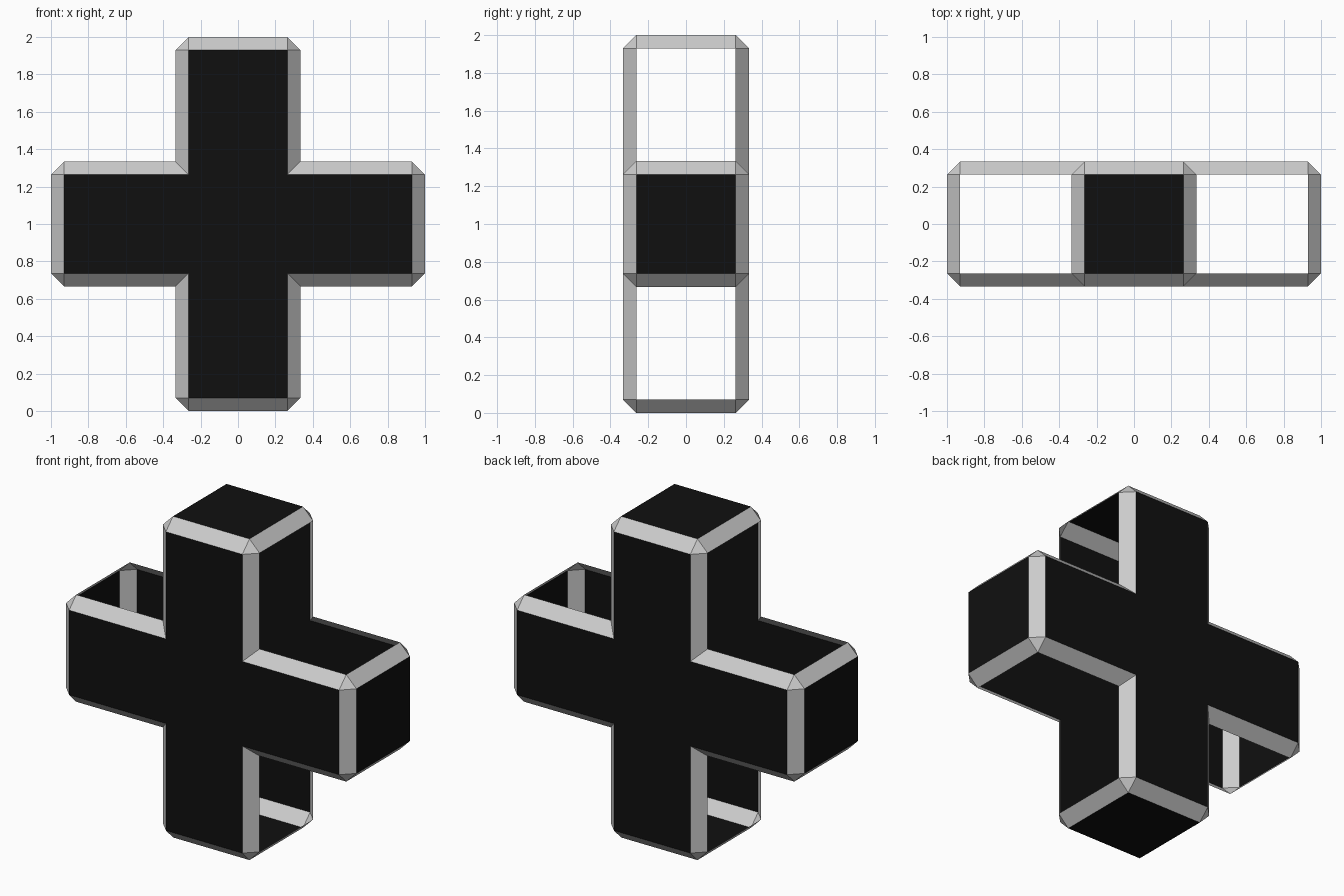
import bpy, bmesh

cube = bpy.data.objects.get("Cube")
if cube:
    bpy.data.objects.remove(cube, do_unlink=True)

HALF = 1 / 3      # half width of each arm
CHAMFER = 0.07    # size of the chamfered rim
MID = 1.0         # height of the centre


def make_material(name, value):
    mat = bpy.data.materials.new(name)
    mat.use_nodes = True
    colour = (value, value, value, 1)
    mat.diffuse_color = colour
    mat.node_tree.nodes["Principled BSDF"].inputs["Base Color"].default_value = colour
    return mat


black = make_material("black panel", 0.005)
grey = make_material("light grey rim", 0.6)

# Cross outline: one arm's three corners, turned four times
corners = []
x_dir, z_dir = (1, 0), (0, 1)
for _ in range(4):
    for along, across in ((HALF, -HALF), (1, -HALF), (1, HALF)):
        corners.append((along * x_dir[0] + across * z_dir[0],
                        along * x_dir[1] + across * z_dir[1]))
    x_dir, z_dir = z_dir, (-x_dir[0], -x_dir[1])

# Solid cross
bm = bmesh.new()
front = bm.faces.new([bm.verts.new((x, -HALF, z + MID)) for x, z in corners])
extruded = bmesh.ops.extrude_face_region(bm, geom=[front], use_keep_orig=True)
new_verts = [g for g in extruded["geom"] if isinstance(g, bmesh.types.BMVert)]
bmesh.ops.translate(bm, verts=new_verts, vec=(0, 2 * HALF, 0))
bmesh.ops.recalc_face_normals(bm, faces=bm.faces)

# Chamfer every edge except the four inner creases
def is_crease(edge):
    return all(max(abs(v.co.x), abs(v.co.z - MID)) < 0.5 for v in edge.verts)


bmesh.ops.bevel(bm, geom=[e for e in bm.edges if not is_crease(e)],
                offset=CHAMFER, offset_type='OFFSET', segments=1,
                profile=0.5, affect='EDGES')
bm.normal_update()

# Flat panels are black, rims grey; the arms' side walls are left open
open_walls = []
for face in bm.faces:
    n, c = face.normal, face.calc_center_median()
    flat = max(abs(n.x), abs(n.y), abs(n.z)) > 0.99
    face.material_index = 0 if flat else 1
    at_end = max(abs(c.x), abs(c.z - MID)) > 0.95
    if flat and abs(n.y) < 0.5 and not at_end:
        open_walls.append(face)
bmesh.ops.delete(bm, geom=open_walls, context='FACES')

mesh = bpy.data.meshes.new("cross_shell")
bm.to_mesh(mesh)
bm.free()
mesh.materials.append(black)
mesh.materials.append(grey)
shell = bpy.data.objects.new("cross_shell", mesh)
bpy.context.collection.objects.link(shell)
